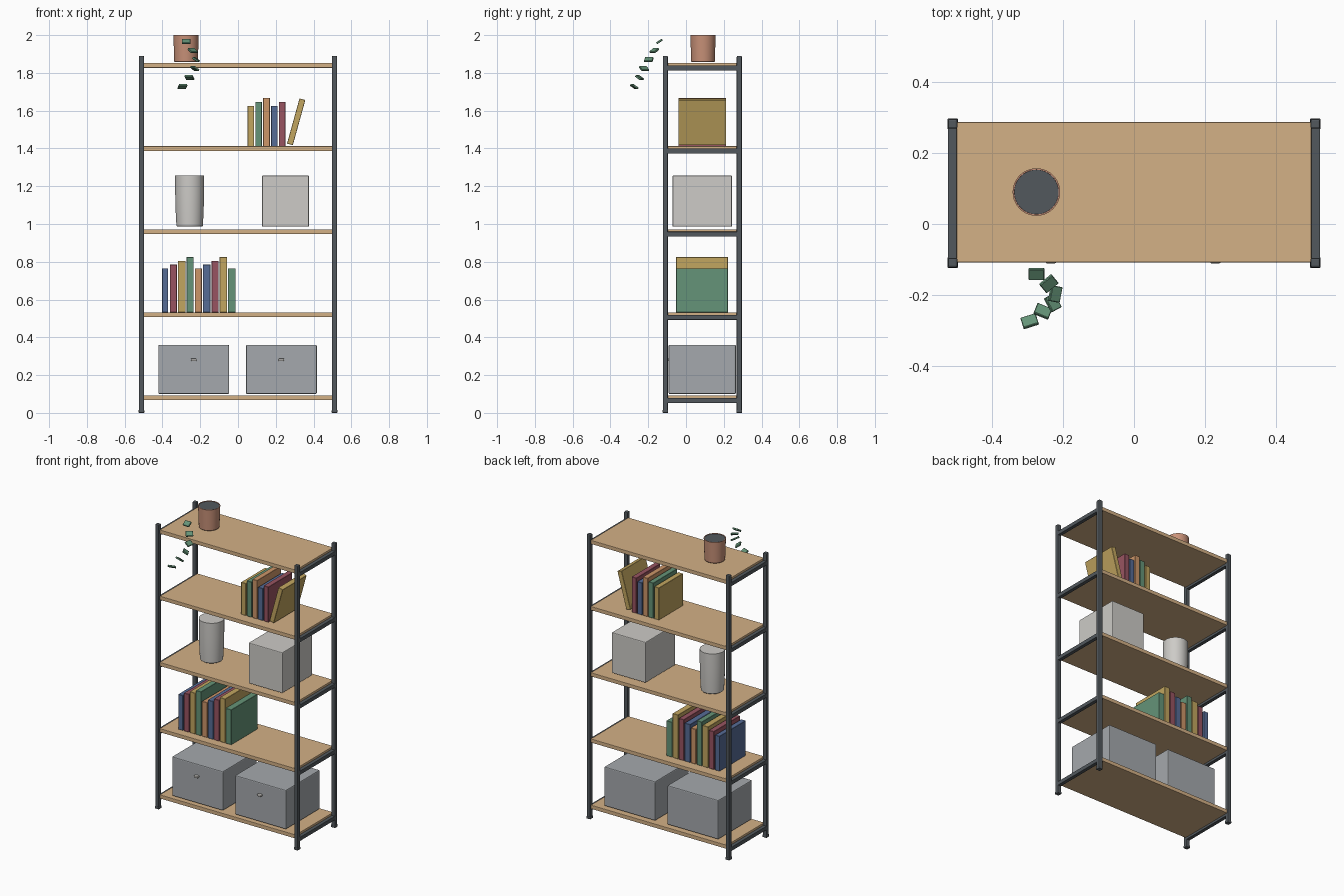
import bpy, bmesh, math
from mathutils import Matrix

if "Cube" in bpy.data.objects:
    bpy.data.objects.remove(bpy.data.objects["Cube"])


def material(name, r, g, b):
    lin = [((c / 255 + 0.055) / 1.055) ** 2.4 for c in (r, g, b)]
    m = bpy.data.materials.new(name)
    m.diffuse_color = (*lin, 1)
    m.use_nodes = True
    m.node_tree.nodes["Principled BSDF"].inputs["Base Color"].default_value = m.diffuse_color
    return m


WOOD = material("light wood", 212, 177, 134)
METAL = material("dark metal", 82, 88, 93)
GREY = material("storage grey", 165, 169, 173)
PALE = material("off white", 205, 203, 199)
BLUE = material("blue", 86, 108, 150)
RED = material("dull red", 152, 84, 97)
YELLOW = material("mustard", 194, 166, 96)
GREEN = material("sage green", 101, 148, 120)
ORANGE = material("orange tan", 205, 150, 105)
CLAY = material("terracotta", 200, 145, 120)


def finish(name, bm, mat):
    mesh = bpy.data.meshes.new(name)
    bm.to_mesh(mesh)
    bm.free()
    mesh.materials.append(mat)
    ob = bpy.data.objects.new(name, mesh)
    bpy.context.collection.objects.link(ob)
    return ob


def box(name, loc, size, mat, bevel=0.0, rot=(0, 0, 0), segments=2):
    bm = bmesh.new()
    bmesh.ops.create_cube(bm, size=1, matrix=Matrix.Diagonal((*size, 1)))
    if bevel:
        bmesh.ops.bevel(bm, geom=bm.edges[:], offset=bevel, segments=segments,
                        profile=0.5, affect='EDGES')
    ob = finish(name, bm, mat)
    ob.location = loc
    ob.rotation_euler = rot
    return ob


def lathe(name, loc, profile, mat, sides=40):
    """Revolve (radius, height) points about z, capping both ends."""
    bm = bmesh.new()
    rings = [[bm.verts.new((r * math.cos(math.tau * i / sides),
                            r * math.sin(math.tau * i / sides), z))
              for i in range(sides)] for r, z in profile]
    for a, b in zip(rings, rings[1:]):
        for i in range(sides):
            j = (i + 1) % sides
            bm.faces.new((a[i], a[j], b[j], b[i]))
    bm.faces.new(rings[0][::-1])
    bm.faces.new(rings[-1])
    ob = finish(name, bm, mat)
    ob.location = loc
    bpy.ops.object.select_all(action='DESELECT')
    bpy.context.view_layer.objects.active = ob
    ob.select_set(True)
    bpy.ops.object.shade_smooth_by_angle(angle=math.radians(35))
    return ob


SHELF_TOPS = [0.092 + 0.44 * i for i in range(5)]
MID_Y = 0.088

# Frame: posts, feet and side rails
for side in (-1, 1):
    for y in (-0.109, 0.282):
        box("post", (side * 0.511, y, 0.947), (0.027, 0.027, 1.886), METAL, 0.005)
        box("foot", (side * 0.511, y, 0.008), (0.030, 0.030, 0.016), METAL, 0.003)
    for top in SHELF_TOPS:
        box("side_rail", (side * 0.512, MID_Y, top - 0.026),
            (0.024, 0.38, 0.026), METAL, 0.002)

# Shelves
for top in SHELF_TOPS:
    box("shelf", (0, 0.0895, top - 0.0125), (1.0, 0.395, 0.025), WOOD, 0.002)

# Storage boxes with small pulls
for x in (-0.2345, 0.2295):
    box("storage_box", (x, 0.086, 0.23), (0.375, 0.356, 0.26), GREY, 0.006)
    box("box_pull", (x, -0.1, 0.281), (0.03, 0.022, 0.013), PALE, 0.004)

# Lower row of books
colours = [BLUE, RED, YELLOW, GREEN, ORANGE]
widths = [0.033, 0.037, 0.041, 0.037, 0.037, 0.040, 0.037, 0.040, 0.042]
order = [0, 1, 2, 3, 4, 0, 1, 2, 3]
for i, (w, c) in enumerate(zip(widths, order)):
    h = 0.233 + 0.02 * (i % 4)
    box("book", (-0.386 + 0.0441 * i, 0.085, SHELF_TOPS[1] + h / 2),
        (w, 0.275, h), colours[c], 0.0015, segments=1)

# Upper row of books and one leaning book
for i, mat in enumerate([YELLOW, GREEN, ORANGE, BLUE, RED]):
    h = 0.214 + 0.021 * (i % 3)
    box("upper_book", (0.068 + 0.0415 * i, 0.086, SHELF_TOPS[3] + h / 2),
        (0.035, 0.252, h), mat, 0.0015, segments=1)
box("leaning_book", (0.308, 0.086, 1.541), (0.032, 0.252, 0.248), YELLOW,
    0.0015, (0, 0.27, 0), segments=1)

# Pale cube and vase
box("pale_cube", (0.2515, 0.086, 1.121), (0.249, 0.315, 0.27), PALE, 0.005)
lathe("vase", (-0.256, MID_Y, 0.986),
      [(0.066, 0), (0.070, 0.004), (0.074, 0.08), (0.0765, 0.18), (0.0765, 0.271)], PALE)

# Plant pot with dark filling
lathe("plant_pot", (-0.275, 0.09, 1.858),
      [(0.060, 0), (0.0625, 0.003), (0.067, 0.142), (0.063, 0.142), (0.062, 0.134)], CLAY)
lathe("pot_soil", (-0.275, 0.09, 1.985), [(0.0625, 0), (0.0625, 0.012)], METAL)

# Trailing leaves, each turned further than the last
trail = [(-0.275, -0.141), (-0.24, -0.168), (-0.222, -0.197),
         (-0.229, -0.222), (-0.257, -0.246), (-0.294, -0.274)]
for i, (x, y) in enumerate(trail):
    box("leaf", (x, y, 1.966 - 0.0478 * i), (0.045, 0.036, 0.011), GREEN, 0.002,
        (0.6, 0, math.radians(39.5) * i), segments=1)
